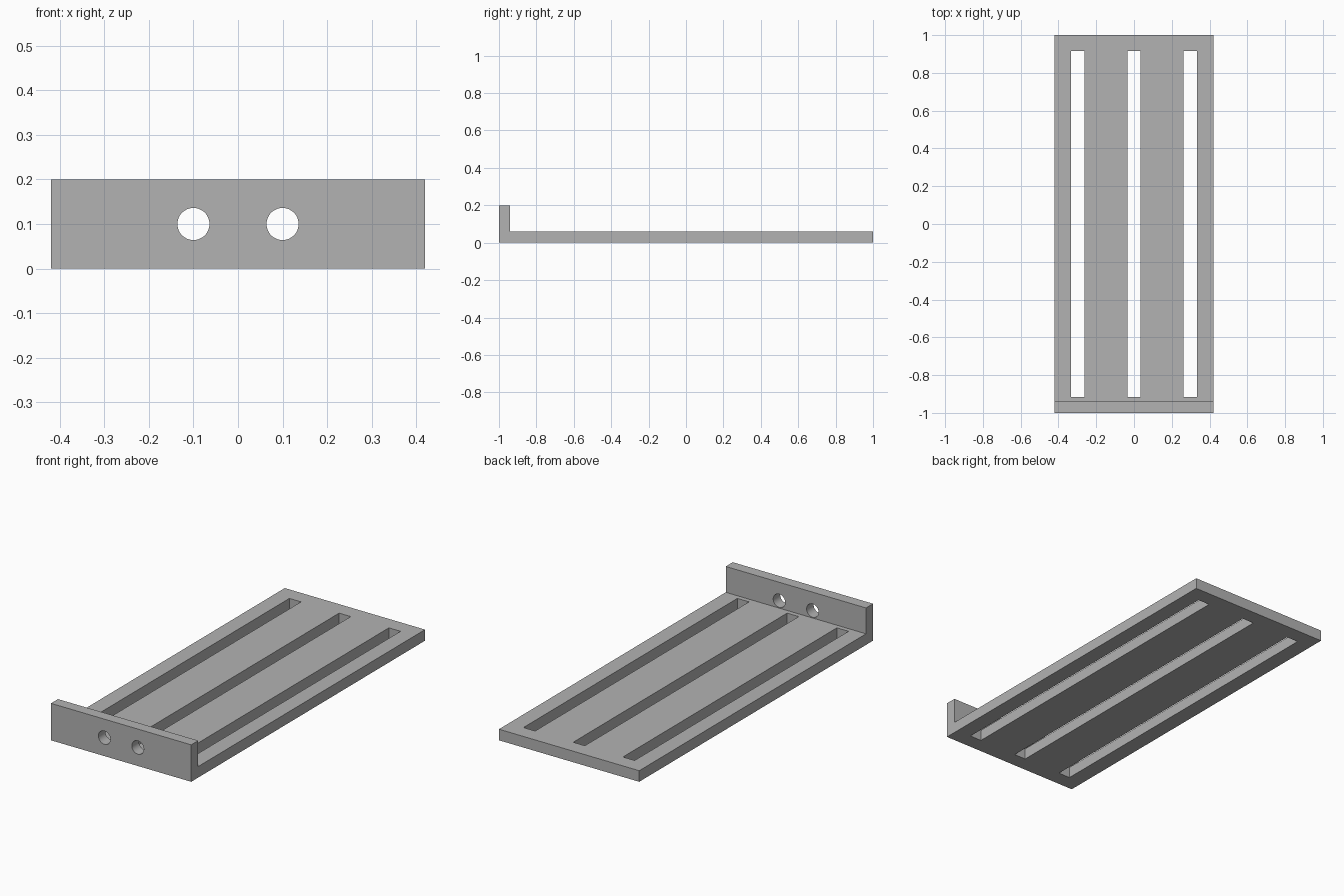
import bpy
import bmesh
from math import radians
from mathutils import Matrix, Vector

cube = bpy.data.objects.get("Cube")
if cube:
    bpy.data.objects.remove(cube, do_unlink=True)

HALF_WIDTH, HALF_LENGTH = 0.42, 1.0
THICK, LIP_HEIGHT = 0.06, 0.2
SLOT_WIDTH, SLOT_LENGTH = 0.07, 1.83
HOLE_RADIUS, HOLE_Z = 0.036, 0.1

grey = bpy.data.materials.new("plain grey")
grey.use_nodes = True
colour = (0.45, 0.45, 0.45, 1)
grey.diffuse_color = colour
grey.node_tree.nodes["Principled BSDF"].inputs["Base Color"].default_value = colour


def make_object(name, bm):
    bmesh.ops.recalc_face_normals(bm, faces=bm.faces)
    mesh = bpy.data.meshes.new(name)
    bm.to_mesh(mesh)
    bm.free()
    mesh.materials.append(grey)
    obj = bpy.data.objects.new(name, mesh)
    bpy.context.collection.objects.link(obj)
    return obj


# Slotted plate with a raised front lip: an L profile extruded across x
front, back = -HALF_LENGTH, HALF_LENGTH
profile = [(front, 0), (back, 0), (back, THICK), (front + THICK, THICK),
           (front + THICK, LIP_HEIGHT), (front, LIP_HEIGHT)]
bm = bmesh.new()
side = bm.faces.new([bm.verts.new((-HALF_WIDTH, y, z)) for y, z in profile])
swept = bmesh.ops.extrude_face_region(bm, geom=[side])["geom"]
bmesh.ops.translate(bm, vec=Vector((2 * HALF_WIDTH, 0, 0)),
                    verts=[v for v in swept if isinstance(v, bmesh.types.BMVert)])
bracket = make_object("slotted_bracket", bm)

# Cutter for the three long slots and the two round lip holes
bm = bmesh.new()
for x in (-0.298, 0, 0.298):
    bmesh.ops.create_cube(bm, size=1, matrix=Matrix.Translation((x, 0, THICK / 2))
                          @ Matrix.Diagonal((SLOT_WIDTH, SLOT_LENGTH, THICK * 2, 1)))
for x in (-0.1, 0.1):
    bmesh.ops.create_cone(bm, cap_ends=True, segments=48, radius1=HOLE_RADIUS,
                          radius2=HOLE_RADIUS, depth=THICK * 2,
                          matrix=Matrix.Translation((x, front + THICK / 2, HOLE_Z))
                          @ Matrix.Rotation(radians(90), 4, "X"))
cutter = make_object("opening_cutter", bm)
cutter.hide_render = True

# Cut the openings, then discard the helper
cut = bracket.modifiers.new("openings", "BOOLEAN")
cut.operation = "DIFFERENCE"
cut.solver = "EXACT"
cut.object = cutter
bpy.ops.object.select_all(action="DESELECT")
bracket.select_set(True)
bpy.context.view_layer.objects.active = bracket
bpy.ops.object.modifier_apply(modifier=cut.name)
bpy.data.objects.remove(cutter, do_unlink=True)
bpy.ops.object.shade_smooth_by_angle(angle=radians(30))
